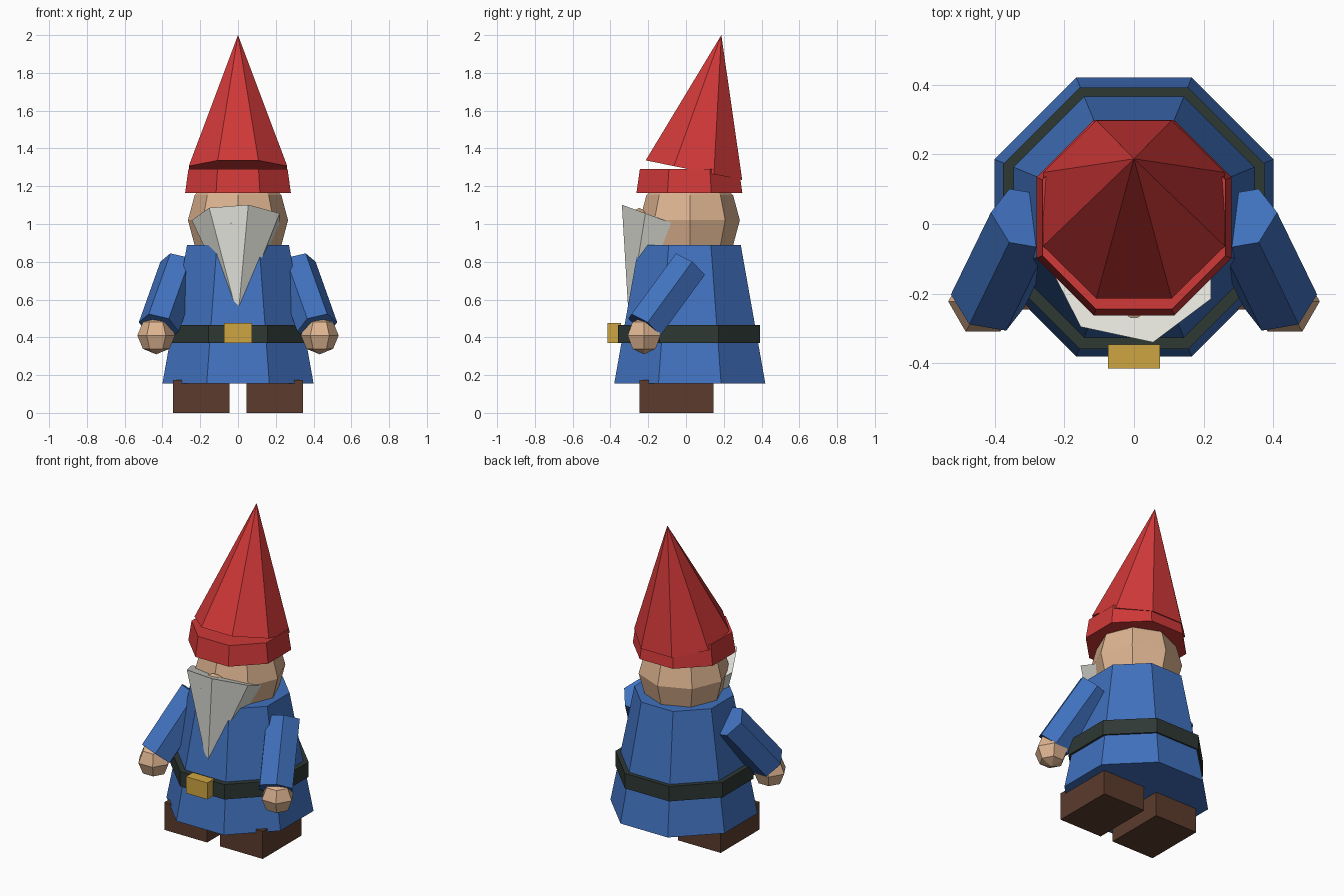
import bpy, bmesh
from math import sin, cos, pi
from mathutils import Matrix, Vector

cube = bpy.data.objects.get("Cube")
if cube:
    bpy.data.objects.remove(cube, do_unlink=True)


def material(name, rgb):
    # 0-255 display values converted to linear
    lin = [((c / 255 + 0.055) / 1.055) ** 2.4 for c in rgb]
    m = bpy.data.materials.new(name)
    m.use_nodes = True
    m.diffuse_color = (*lin, 1)
    m.node_tree.nodes["Principled BSDF"].inputs["Base Color"].default_value = (*lin, 1)
    return m


RED = material("hat red", (208, 56, 56))
BLUE = material("coat blue", (64, 113, 190))
SKIN = material("skin", (222, 180, 145))
WHITE = material("beard white", (225, 225, 218))
BLACK = material("belt black", (46, 56, 52))
GOLD = material("buckle gold", (206, 166, 66))
BROWN = material("boot brown", (92, 60, 45))


def finish(name, bm, mat, matrix):
    bmesh.ops.recalc_face_normals(bm, faces=bm.faces)
    mesh = bpy.data.meshes.new(name)
    bm.to_mesh(mesh)
    bm.free()
    mesh.materials.append(mat)
    obj = bpy.data.objects.new(name, mesh)
    obj.matrix_world = matrix
    bpy.context.collection.objects.link(obj)
    return obj


def lathe(name, profile, sides, mat, matrix, flat_front=True):
    """Faceted solid from (radius, z) pairs; radius 0 makes a point."""
    bm = bmesh.new()
    start = pi / sides if flat_front else 0
    rings = []
    for r, z in profile:
        if r < 1e-5:
            rings.append([bm.verts.new((0, 0, z))] * sides)
        else:
            angles = [start + 2 * pi * k / sides for k in range(sides)]
            rings.append([bm.verts.new((r * cos(a), r * sin(a), z)) for a in angles])
    for low, high in zip(rings, rings[1:]):
        for k in range(sides):
            n = (k + 1) % sides
            corners = dict.fromkeys((low[k], low[n], high[n], high[k]))
            bm.faces.new(list(corners))
    for ring in (rings[0], rings[-1]):
        if ring[0] is not ring[1]:
            bm.faces.new(ring)
    return finish(name, bm, mat, matrix)


def ball(name, radius, sides, rows, mat, centre):
    arc = [(radius * sin(pi * i / rows), -radius * cos(pi * i / rows)) for i in range(rows + 1)]
    return lathe(name, arc, sides, mat, Matrix.Translation(centre), flat_front=False)


def box(name, low, high, mat):
    low, high = Vector(low), Vector(high)
    bm = bmesh.new()
    bmesh.ops.create_cube(bm, size=1)
    bmesh.ops.scale(bm, vec=high - low, verts=bm.verts)
    return finish(name, bm, mat, Matrix.Translation((low + high) / 2))


def place(x, y, z, tilt=0, lean=0):
    return (Matrix.Translation((x, y, z)) @ Matrix.Rotation(tilt, 4, 'X')
            @ Matrix.Rotation(lean, 4, 'Y'))


# Coat, belt and buckle
lathe("coat", [(0.433, 0.155), (0.292, 0.89)], 8, BLUE, place(0, 0.02, 0))
lathe("belt", [(0.406, 0.37), (0.406, 0.465)], 8, BLACK, place(0, 0.016, 0))
box("buckle", (-0.075, -0.415, 0.37), (0.075, -0.345, 0.475), GOLD)

# Head, nose and beard
ball("head", 0.265, 8, 6, SKIN, (0, 0.02, 1.02))
ball("nose", 0.08, 6, 4, SKIN, (0, -0.248, 1.005))
lathe("beard", [(0, -0.55), (0.245, 0)], 7, WHITE, place(0, -0.115, 1.02, -0.35))

# Hat: upright brim with a cone leaning back
lathe("hat_brim", [(0.303, 1.165), (0.284, 1.29)], 8, RED, place(0, 0.018, 0))
lathe("hat_cone", [(0.282, 0), (0, 0.73)], 8, RED, place(0, 0.042, 1.285, -0.2))

# Arms, hands and boots on both sides
for side, label in ((1, "left"), (-1, "right")):
    lathe(label + "_arm", [(0.11, -0.414), (0.11, 0)], 6, BLUE,
          place(0.305 * side, 0.015, 0.776, -0.632, -0.28 * side), flat_front=False)
    ball(label + "_hand", 0.1, 6, 4, SKIN, (0.433 * side, -0.222, 0.41))
    inner, outer = sorted((0.045 * side, 0.345 * side))
    box(label + "_boot", (inner, -0.245, 0), (outer, 0.145, 0.175), BROWN)
